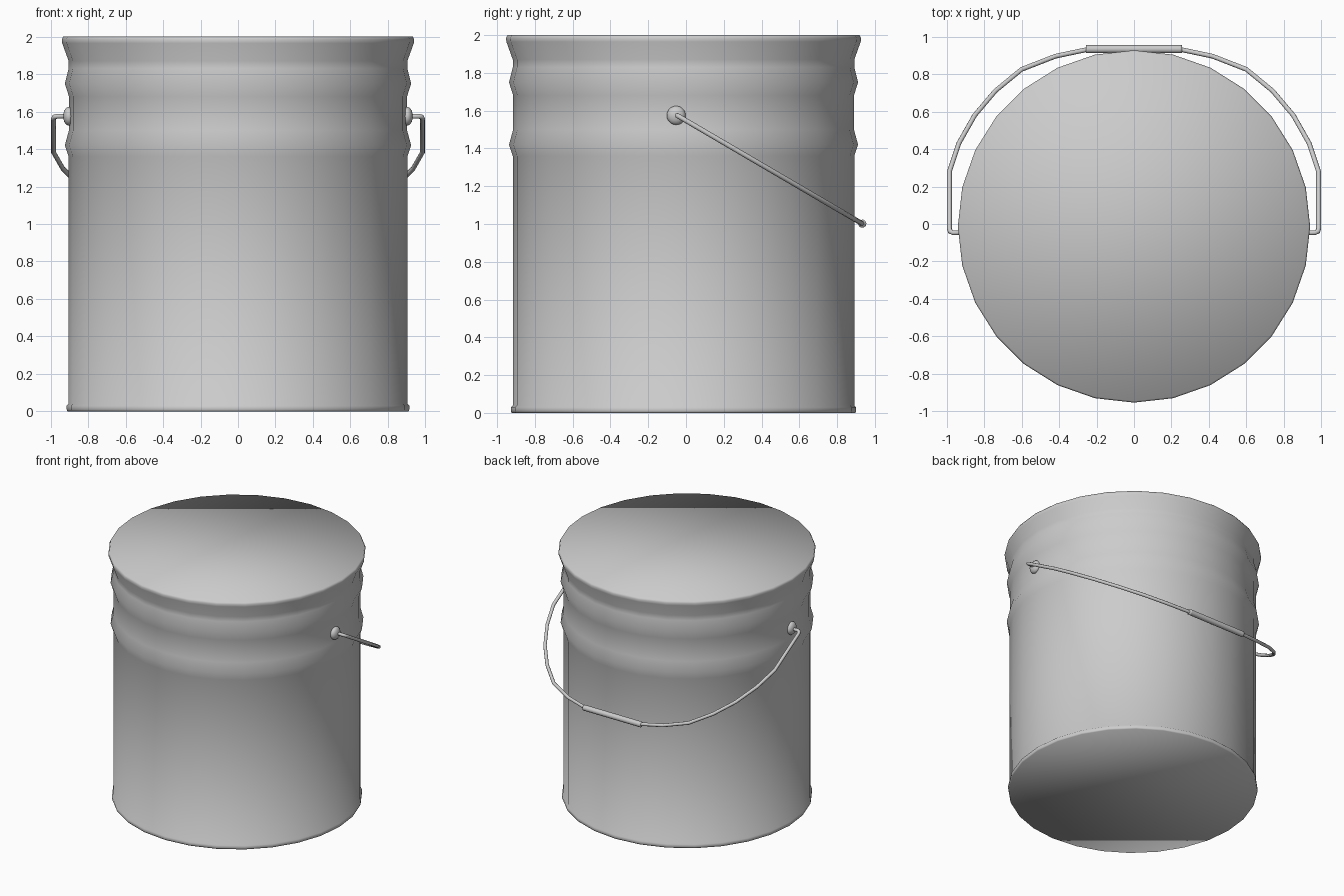
import bpy, bmesh, math
from mathutils import Vector

cube = bpy.data.objects.get("Cube")
if cube:
    bpy.data.objects.remove(cube, do_unlink=True)

steel = bpy.data.materials.new("grey steel")
steel.use_nodes = True
grey = (0.6, 0.6, 0.6, 1)
steel.diffuse_color = grey
steel.node_tree.nodes["Principled BSDF"].inputs["Base Color"].default_value = grey

CENTRE_Y = -0.013
PIVOT_Y, PIVOT_Z = -0.047, 1.575


def finish(bm, name):
    bmesh.ops.recalc_face_normals(bm, faces=bm.faces)
    for face in bm.faces:
        face.smooth = True
    mesh = bpy.data.meshes.new(name)
    bm.to_mesh(mesh)
    bm.free()
    mesh.materials.append(steel)
    obj = bpy.data.objects.new(name, mesh)
    bpy.context.collection.objects.link(obj)
    return obj


def skin(bm, rings):
    """Bridge successive vertex rings and close both ends."""
    count = len(rings[0])
    for low, high in zip(rings, rings[1:]):
        for i in range(count):
            j = (i + 1) % count
            bm.faces.new((low[i], low[j], high[j], high[i]))
    bm.faces.new(rings[0])
    bm.faces.new(rings[-1])


def tube(name, path, radius, sides):
    bm = bmesh.new()
    rings = []
    normal = Vector((0, 0.585, 1)).normalized()   # normal of the handle's plane
    for i, p in enumerate(path):
        before = (p - path[i - 1]).normalized() if i else None
        after = (path[i + 1] - p).normalized() if i + 1 < len(path) else None
        along = ((before or after) + (after or before)).normalized()
        across = along.cross(normal).normalized()
        # widen the mitre so the wire keeps its thickness at bends
        mitre = 1 / max(0.6, along.dot(after or before))
        angles = [math.tau * k / sides for k in range(sides)]
        rings.append([bm.verts.new(p + radius * (across * mitre * math.cos(a)
                      + normal * math.sin(a))) for a in angles])
    skin(bm, rings)
    return finish(bm, name)


# Bucket body: base lip, straight wall, two ribs, flared rim and flat lid
profile = [(0.91, 0), (0.914, 0.01), (0.914, 0.03), (0.904, 0.04),
           (0.904, 1.36), (0.924, 1.42), (0.902, 1.50), (0.902, 1.68),
           (0.924, 1.75), (0.904, 1.83), (0.904, 1.87), (0.938, 1.965),
           (0.94, 1.985), (0.932, 2.0)]
SIDES = 28
bm = bmesh.new()
skin(bm, [[bm.verts.new((r * math.cos(math.tau * k / SIDES),
                         CENTRE_Y + r * math.sin(math.tau * k / SIDES), z))
           for k in range(SIDES)] for r, z in profile])
finish(bm, "bucket_body")


# Wire handle, drooping towards the back
def on_handle(x, y):
    return Vector((x, y, PIVOT_Z - 0.585 * (y - PIVOT_Y)))


half = [(0.89, -0.047), (0.965, -0.047), (0.98, -0.04), (0.985, -0.025),
        (0.985, 0.28), (0.935, 0.43), (0.85, 0.58), (0.74, 0.71),
        (0.6, 0.825), (0.42, 0.895), (0.24, 0.933)]
right_to_left = [(-x, y) for x, y in half] + half[::-1]
tube("handle_wire", [on_handle(x, y) for x, y in right_to_left], 0.013, 8)

# Grip sleeve at the middle of the handle
tube("handle_grip", [on_handle(x, 0.933) for x in (-0.255, -0.245, 0.245, 0.255)],
     0.022, 10)

# Domed ears holding the handle ends
for side, sign in (("left", 1), ("right", -1)):
    bm = bmesh.new()
    bmesh.ops.create_uvsphere(bm, u_segments=16, v_segments=10, radius=0.05)
    bmesh.ops.scale(bm, vec=(0.6, 1, 1), verts=bm.verts)
    bmesh.ops.translate(bm, vec=(sign * 0.903, PIVOT_Y - 0.005, PIVOT_Z), verts=bm.verts)
    finish(bm, side + "_ear")
